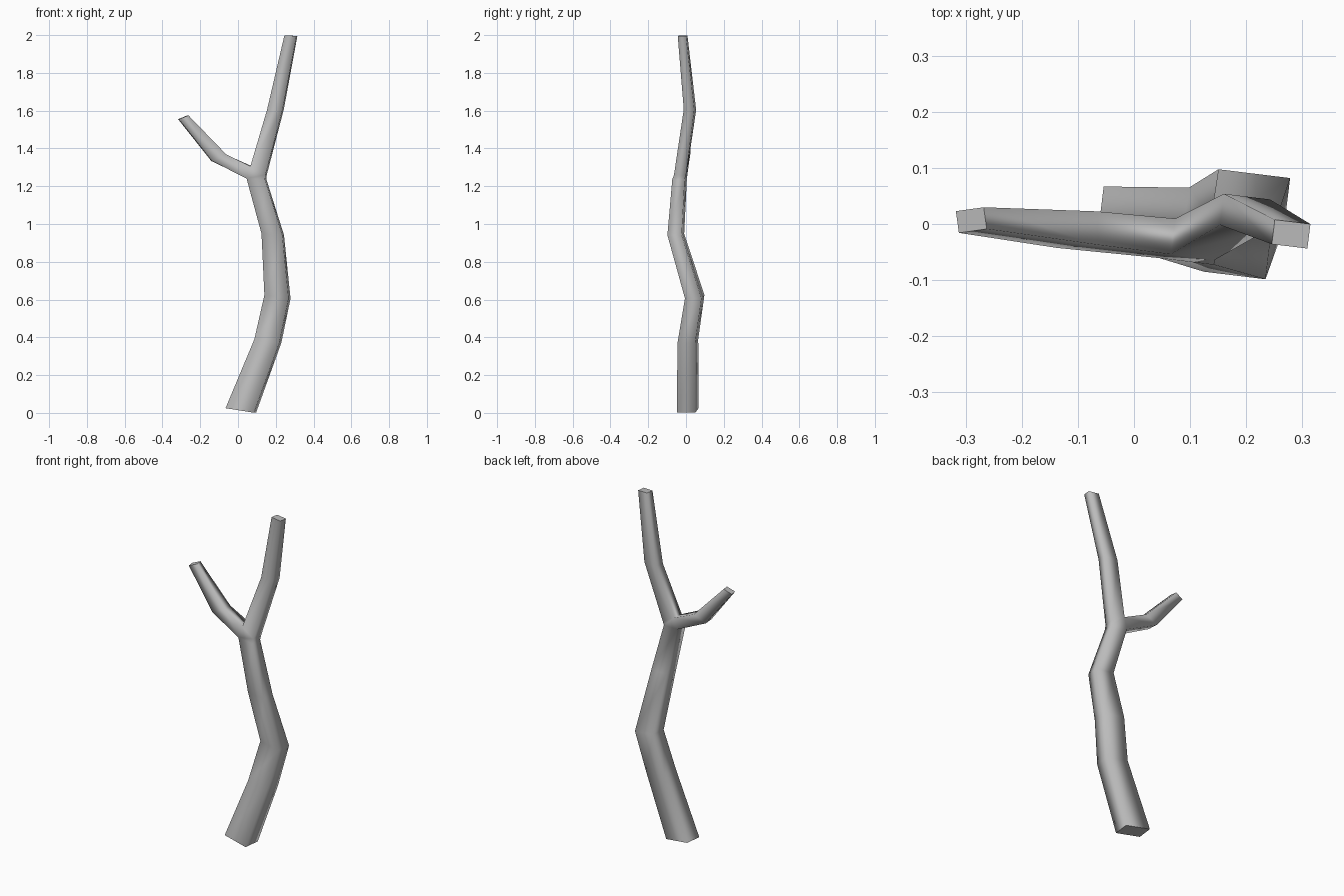
import bpy
import bmesh
from math import radians, sin, cos
from mathutils import Vector

cube = bpy.data.objects.get("Cube")
if cube:
    bpy.data.objects.remove(cube, do_unlink=True)

bark = bpy.data.materials.new("grey_bark")
bark.use_nodes = True
colour = (0.5, 0.5, 0.5, 1)
bark.diffuse_color = colour
bark.node_tree.nodes["Principled BSDF"].inputs["Base Color"].default_value = colour

bm = bmesh.new()


def ring(centre, width, depth, tilt, yaw=-7):
    """Four corners: left front, right front, right back, left back."""
    t, y = radians(tilt), radians(yaw)
    u = Vector((cos(y) * cos(t), sin(y) * cos(t), -sin(t))) * width / 2
    v = Vector((-sin(y), cos(y), 0)) * depth / 2
    c = Vector(centre)
    return [bm.verts.new(c + a * u + b * v)
            for a, b in ((-1, -1), (1, -1), (1, 1), (-1, 1))]


def bridge(low, high, skip=None):
    for i in range(4):
        if i != skip:
            j = (i + 1) % 4
            bm.faces.new((low[i], low[j], high[j], high[i]))


# Trunk from the ground to the fork, then up to the tip
trunk = [
    ring((0.015, 0.009, 0.013), 0.153, 0.098, 9),
    ring((0.158, 0.010, 0.38), 0.134, 0.094, 8),
    ring((0.209, 0.046, 0.615), 0.130, 0.088, 8),
    ring((0.184, -0.054, 0.945), 0.111, 0.076, 4),
    ring((0.098, -0.034, 1.238), 0.098, 0.066, 3),
    ring((0.109, -0.027, 1.283), 0.092, 0.064, 30),
    ring((0.198, 0.021, 1.605), 0.083, 0.056, -2),
    ring((0.280, -0.018, 1.997), 0.064, 0.044, 3),
]
FORK = 4
for i in range(len(trunk) - 1):
    bridge(trunk[i], trunk[i + 1], skip=3 if i == FORK else None)

# Side branch grows out of the open left side of the fork
low, high = trunk[FORK], trunk[FORK + 1]
branch = [
    [low[0], high[0], high[3], low[3]],
    ring((-0.102, -0.010, 1.351), 0.083, 0.060, -25, 4),
    ring((-0.290, 0.007, 1.565), 0.054, 0.039, -22, 8),
]
for a, b in zip(branch, branch[1:]):
    bridge(a, b)

for face in bm.faces:
    face.smooth = True

# Flat cut ends
for end in (trunk[0][::-1], trunk[-1], branch[-1]):
    cap = bm.faces.new(end)
    for edge in cap.edges:
        edge.smooth = False

bmesh.ops.recalc_face_normals(bm, faces=bm.faces)
mesh = bpy.data.meshes.new("forked_stick")
bm.to_mesh(mesh)
bm.free()
mesh.materials.append(bark)
stick = bpy.data.objects.new("forked_stick", mesh)
bpy.context.collection.objects.link(stick)
